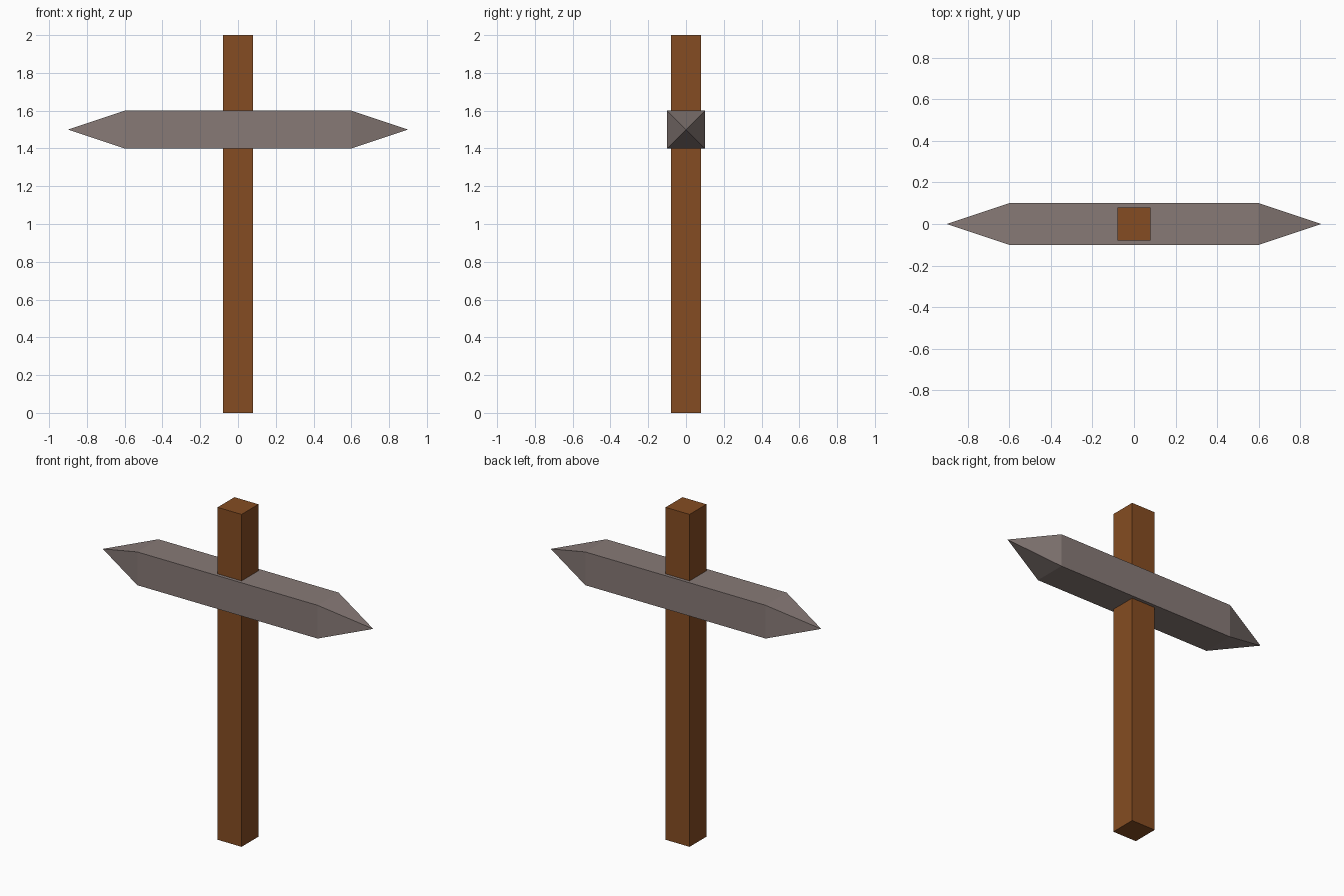
import bpy
import bmesh

if "Cube" in bpy.data.objects:
    bpy.data.objects.remove(bpy.data.objects["Cube"])


def material(name, rgb):
    mat = bpy.data.materials.new(name)
    mat.diffuse_color = (*rgb, 1.0)
    mat.use_nodes = True
    mat.node_tree.nodes["Principled BSDF"].inputs["Base Color"].default_value = mat.diffuse_color
    return mat


def box(name, size, centre, mat):
    """Box mesh centred on its own origin; returns the object."""
    bm = bmesh.new()
    bmesh.ops.create_cube(bm, size=1.0)
    bmesh.ops.scale(bm, vec=size, verts=bm.verts)
    mesh = bpy.data.meshes.new(name)
    bm.to_mesh(mesh)
    bm.free()
    mesh.materials.append(mat)
    obj = bpy.data.objects.new(name, mesh)
    obj.location = centre
    bpy.context.collection.objects.link(obj)
    return obj


wood = material("brown wood", (0.235, 0.073, 0.016))
stone = material("warm grey stone", (0.242, 0.194, 0.183))

# Square shaft
box("handle", (0.16, 0.16, 2.0), (0, 0, 1.0), wood)

# Square bar whose ends are drawn out to points
head = box("pick_head", (1.2, 0.2, 0.2), (0, 0, 1.5), stone)
bm = bmesh.new()
bm.from_mesh(head.data)
ends = [f for f in bm.faces if abs(f.normal.x) > 0.9]
for tip in bmesh.ops.poke(bm, faces=ends)["verts"]:
    tip.co.x = 0.9 if tip.co.x > 0 else -0.9
bmesh.ops.recalc_face_normals(bm, faces=bm.faces)
bm.to_mesh(head.data)
bm.free()
